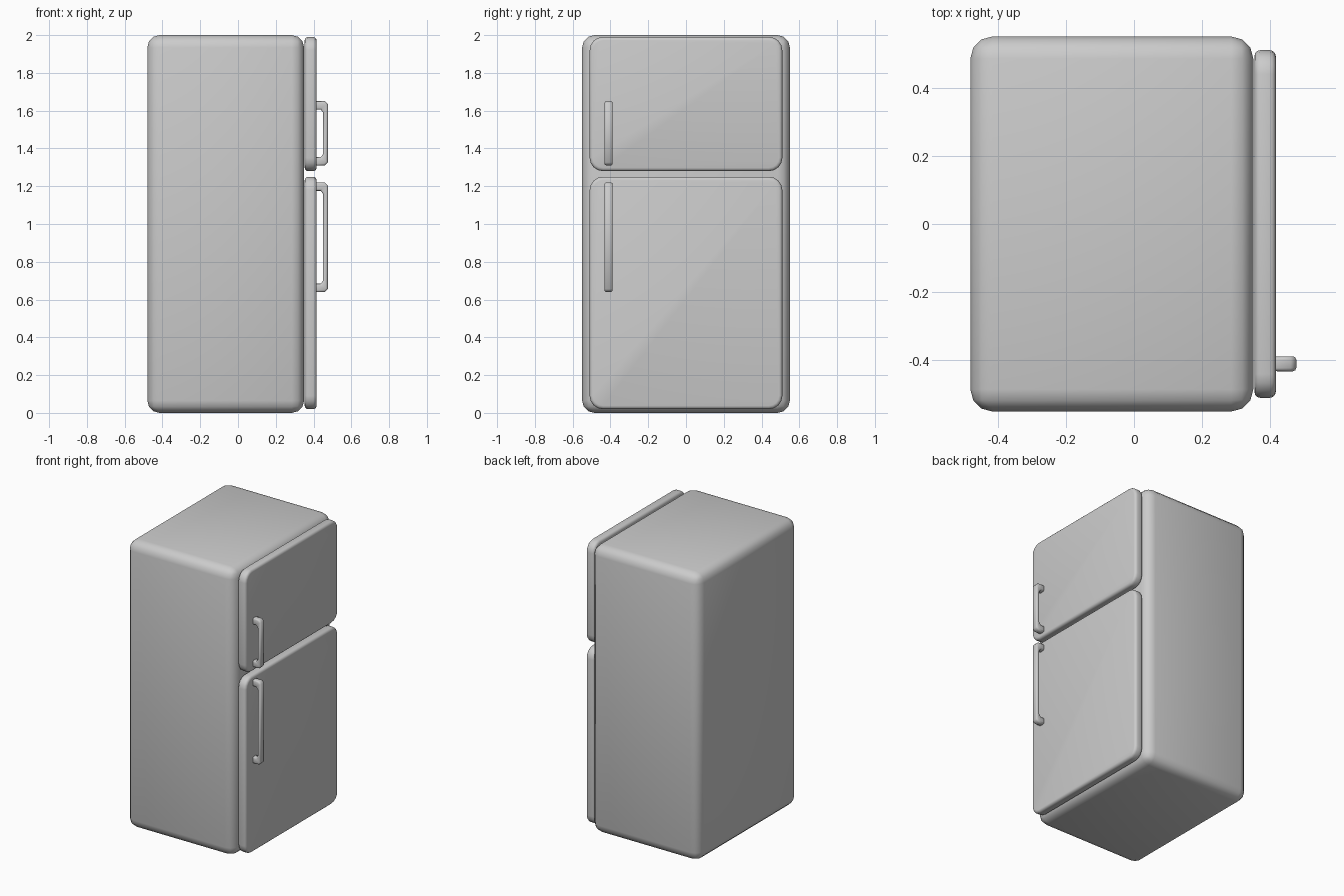
import bpy, bmesh

if "Cube" in bpy.data.objects:
    bpy.data.objects.remove(bpy.data.objects["Cube"])


def finish(bm, name, angle=1.05):
    bmesh.ops.recalc_face_normals(bm, faces=bm.faces)
    me = bpy.data.meshes.new(name)
    bm.to_mesh(me)
    bm.free()
    ob = bpy.data.objects.new(name, me)
    bpy.context.collection.objects.link(ob)
    bpy.context.view_layer.objects.active = ob
    bpy.ops.object.select_all(action='DESELECT')
    ob.select_set(True)
    bpy.ops.object.shade_smooth_by_angle(angle=angle)
    return ob


def box(lo, hi):
    bm = bmesh.new()
    bmesh.ops.create_cube(bm, size=1)
    for v in bm.verts:
        v.co = [lo[i] if v.co[i] < 0 else hi[i] for i in range(3)]
    return bm


def bevel(bm, edges, width, segments):
    bmesh.ops.bevel(bm, geom=edges, offset=width, segments=segments,
                    profile=0.5, affect='EDGES', clamp_overlap=True)


# Cabinet with softly rounded edges
def cabinet():
    bm = box((-0.48, -0.55, 0), (0.35, 0.55, 2))
    bevel(bm, bm.edges[:], 0.065, 3)
    finish(bm, "cabinet")


# Door panel: rounded outline, then softened rims
def door(name, z0, z1):
    bm = box((0.353, -0.51, z0), (0.416, 0.51, z1))
    along_x = [e for e in bm.edges
               if abs(e.verts[0].co.x - e.verts[1].co.x) > 0.01]
    bevel(bm, along_x, 0.07, 4)
    rims = [e for e in bm.edges
            if abs(e.verts[0].co.x - e.verts[1].co.x) < 1e-4]
    bevel(bm, rims, 0.018, 3)
    finish(bm, name)


# Handle: C-shaped side profile extruded across y and rounded
def handle(name, z0, z1):
    pts = [(0.41, z0), (0.46, z0), (0.476, z0 + 0.016),
           (0.476, z1 - 0.016), (0.46, z1), (0.41, z1),
           (0.41, z1 - 0.044), (0.438, z1 - 0.044), (0.45, z1 - 0.06),
           (0.45, z0 + 0.06), (0.438, z0 + 0.044), (0.41, z0 + 0.044)]
    bm = bmesh.new()
    face = bm.faces.new([bm.verts.new((x, -0.432, z)) for x, z in pts])
    new = bmesh.ops.extrude_face_region(bm, geom=[face])["geom"]
    moved = [g for g in new if isinstance(g, bmesh.types.BMVert)]
    bmesh.ops.translate(bm, verts=moved, vec=(0, 0.044, 0))
    rims = [e for e in bm.edges
            if abs(e.verts[0].co.y - e.verts[1].co.y) < 1e-4]
    bevel(bm, rims, 0.01, 2)
    finish(bm, name)


cabinet()
door("freezer_door", 1.28, 1.99)
door("fridge_door", 0.02, 1.25)
handle("freezer_handle", 1.31, 1.65)
handle("fridge_handle", 0.64, 1.22)
